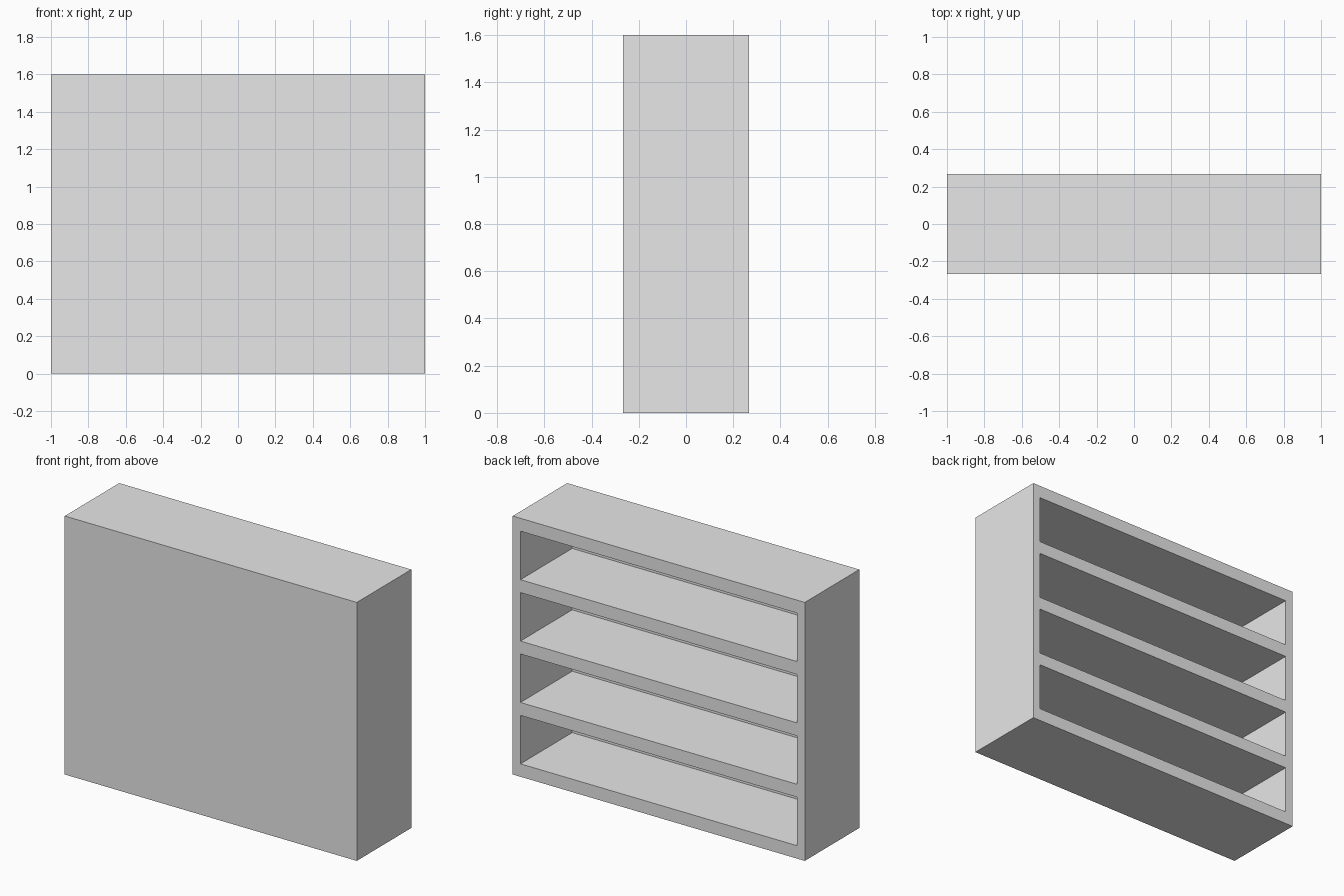
import bpy
import bmesh
from mathutils import Vector

cube = bpy.data.objects.get("Cube")
if cube:
    bpy.data.objects.remove(cube, do_unlink=True)

# Overall size and board thicknesses
WIDTH, DEPTH, HEIGHT = 2.0, 0.533, 1.6
SIDE, SHELF, PANEL = 0.053, 0.08, 0.027
BAYS = 4
BAY_HEIGHT = (HEIGHT - SHELF * (BAYS + 1)) / BAYS

# Single plain grey finish
grey = bpy.data.materials.new("plain_grey")
grey.use_nodes = True
colour = (0.8, 0.8, 0.8, 1)
grey.diffuse_color = colour
grey.node_tree.nodes["Principled BSDF"].inputs["Base Color"].default_value = colour

# Solid body
bm = bmesh.new()
bmesh.ops.create_cube(bm, size=1)
bmesh.ops.scale(bm, vec=(WIDTH, DEPTH, HEIGHT), verts=bm.verts)
bmesh.ops.translate(bm, vec=(0, 0, HEIGHT / 2), verts=bm.verts)


def slice_body(point, normal):
    geom = bm.verts[:] + bm.edges[:] + bm.faces[:]
    bmesh.ops.bisect_plane(bm, geom=geom, plane_co=point, plane_no=normal)


# Mark out the side boards and the shelves
for side in (-1, 1):
    slice_body((side * (WIDTH / 2 - SIDE), 0, 0), (1, 0, 0))
for i in range(BAYS):
    floor = SHELF + i * (SHELF + BAY_HEIGHT)
    slice_body((0, 0, floor), (0, 0, 1))
    slice_body((0, 0, floor + BAY_HEIGHT), (0, 0, 1))

# Push the bay faces in, leaving a thin panel closing the front
bm.normal_update()
bays = []
for face in bm.faces:
    centre = face.calc_center_median()
    in_bay = (centre.z % (SHELF + BAY_HEIGHT)) > SHELF
    if face.normal.y > 0.9 and abs(centre.x) < WIDTH / 2 - SIDE and in_bay:
        bays.append(face)
for face in bays:
    inner = bmesh.ops.extrude_discrete_faces(bm, faces=[face])["faces"][0]
    bmesh.ops.translate(bm, vec=Vector((0, PANEL - DEPTH, 0)), verts=inner.verts)

# Merge the marking-out lines back into clean flat faces
bmesh.ops.dissolve_limit(bm, angle_limit=0.01, verts=bm.verts, edges=bm.edges)
bmesh.ops.recalc_face_normals(bm, faces=bm.faces)

mesh = bpy.data.meshes.new("shelf_unit")
bm.to_mesh(mesh)
bm.free()
mesh.materials.append(grey)
shelf_unit = bpy.data.objects.new("shelf_unit", mesh)
bpy.context.collection.objects.link(shelf_unit)
